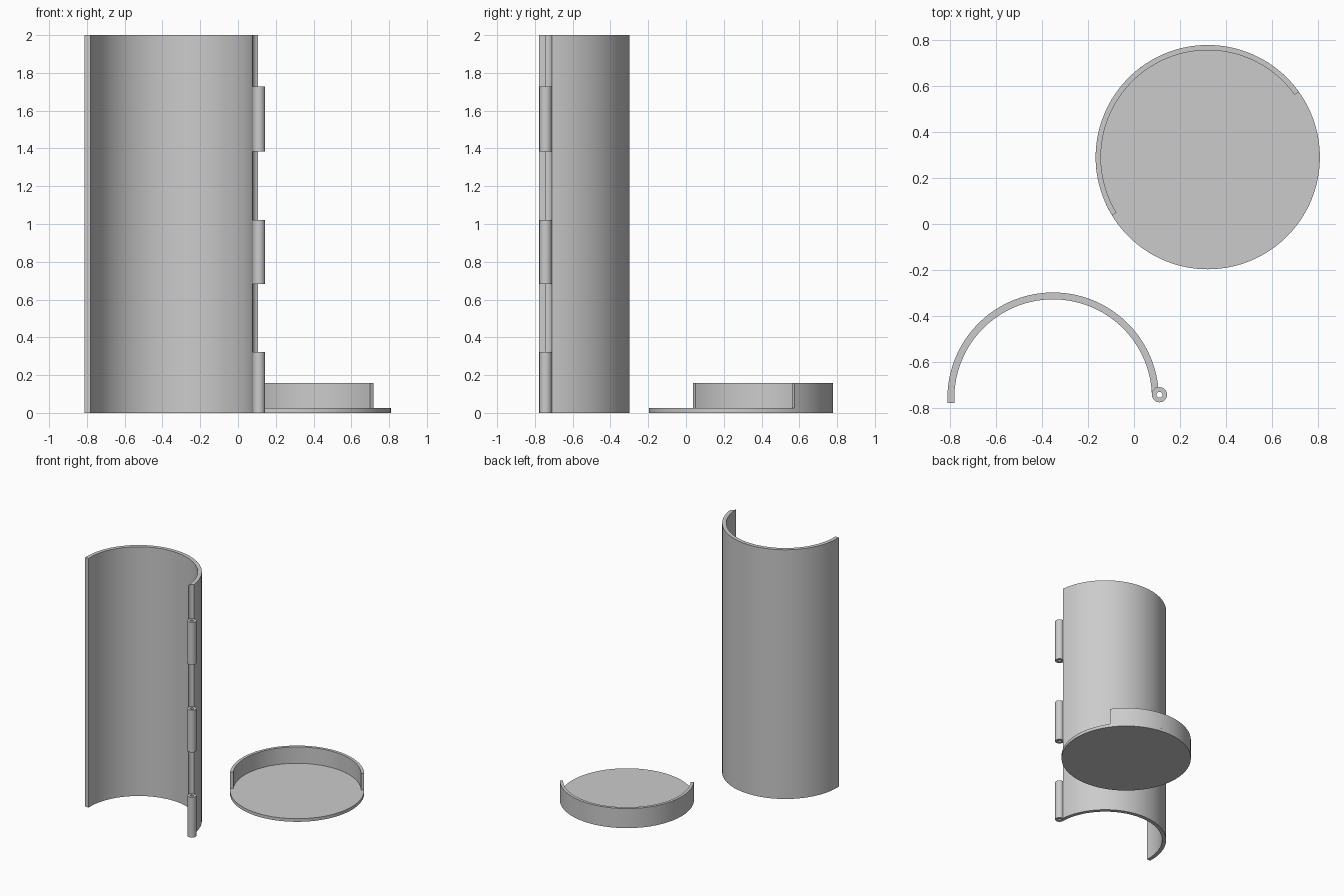
import bpy, bmesh, math
from math import radians

if "Cube" in bpy.data.objects:
    bpy.data.objects.remove(bpy.data.objects["Cube"])

grey = bpy.data.materials.new("plain grey")
grey.diffuse_color = (0.6, 0.6, 0.6, 1)
grey.use_nodes = True
grey.node_tree.nodes["Principled BSDF"].inputs["Base Color"].default_value = grey.diffuse_color


def arc(cx, cy, r, a0, a1, n):
    """Points along an arc, angles in degrees."""
    return [(cx + r * math.cos(radians(a0 + (a1 - a0) * i / n)),
             cy + r * math.sin(radians(a0 + (a1 - a0) * i / n))) for i in range(n + 1)]


def finish(name, bm):
    bmesh.ops.recalc_face_normals(bm, faces=bm.faces)
    mesh = bpy.data.meshes.new(name)
    bm.to_mesh(mesh)
    bm.free()
    mesh.materials.append(grey)
    ob = bpy.data.objects.new(name, mesh)
    bpy.context.collection.objects.link(ob)
    bpy.ops.object.select_all(action='DESELECT')
    bpy.context.view_layer.objects.active = ob
    ob.select_set(True)
    bpy.ops.object.shade_smooth_by_angle(angle=radians(30))
    return ob


def prism(name, outline, z0, z1):
    """Extrude a closed outline upward."""
    bm = bmesh.new()
    low = bm.faces.new([bm.verts.new((x, y, z0)) for x, y in outline])
    top = bmesh.ops.extrude_face_region(bm, geom=[low])["geom"]
    bmesh.ops.translate(bm, vec=(0, 0, z1 - z0),
                        verts=[v for v in top if isinstance(v, bmesh.types.BMVert)])
    return finish(name, bm)


def tube(name, cx, cy, r_out, r_in, z0, z1, n=32):
    """Hollow cylinder with ring-shaped ends."""
    bm = bmesh.new()
    loops = [[bm.verts.new((x, y, z)) for x, y in arc(cx, cy, r, 0, 360, n)[:-1]]
             for r, z in ((r_out, z0), (r_out, z1), (r_in, z1), (r_in, z0))]
    for k in range(4):
        a, b = loops[k], loops[(k + 1) % 4]
        for i in range(n):
            j = (i + 1) % n
            bm.faces.new((a[i], a[j], b[j], b[i]))
    return finish(name, bm)


# Half-round shell: straight lip on the left, hollowed edge beside the hinge
SX, SY, R_OUT, R_IN = -0.352, -0.758, 0.46, 0.43
HX, HY, HR = 0.111, -0.743, 0.033
LIP = -0.778
outer = arc(SX, SY, R_OUT, 5.9, 180, 80) + [(SX - R_OUT, LIP)]
inner = [(SX - R_IN, LIP)] + arc(SX, SY, R_IN, 180, 2, 80)
hollow = arc(HX, HY, HR, 176, 104, 8)
prism("half_shell", outer + inner + hollow, 0, 2)

# Hinge knuckles
for i, (z0, z1) in enumerate(((0, 0.323), (0.683, 1.022), (1.385, 1.727))):
    tube(f"hinge_knuckle_{i + 1}", HX, HY, HR, 0.013, z0, z1)

# Round end cap: flat disc with a rim around nearly half of it
LX, LY, LR = 0.321, 0.291, 0.488
prism("cap_disc", arc(LX, LY, LR, 0, 360, 128)[:-1], 0, 0.025)
rim = arc(LX, LY, LR, 35.6, 211.3, 80) + arc(LX, LY, 0.465, 211.3, 35.6, 80)
prism("cap_rim", rim, 0.025, 0.157)
